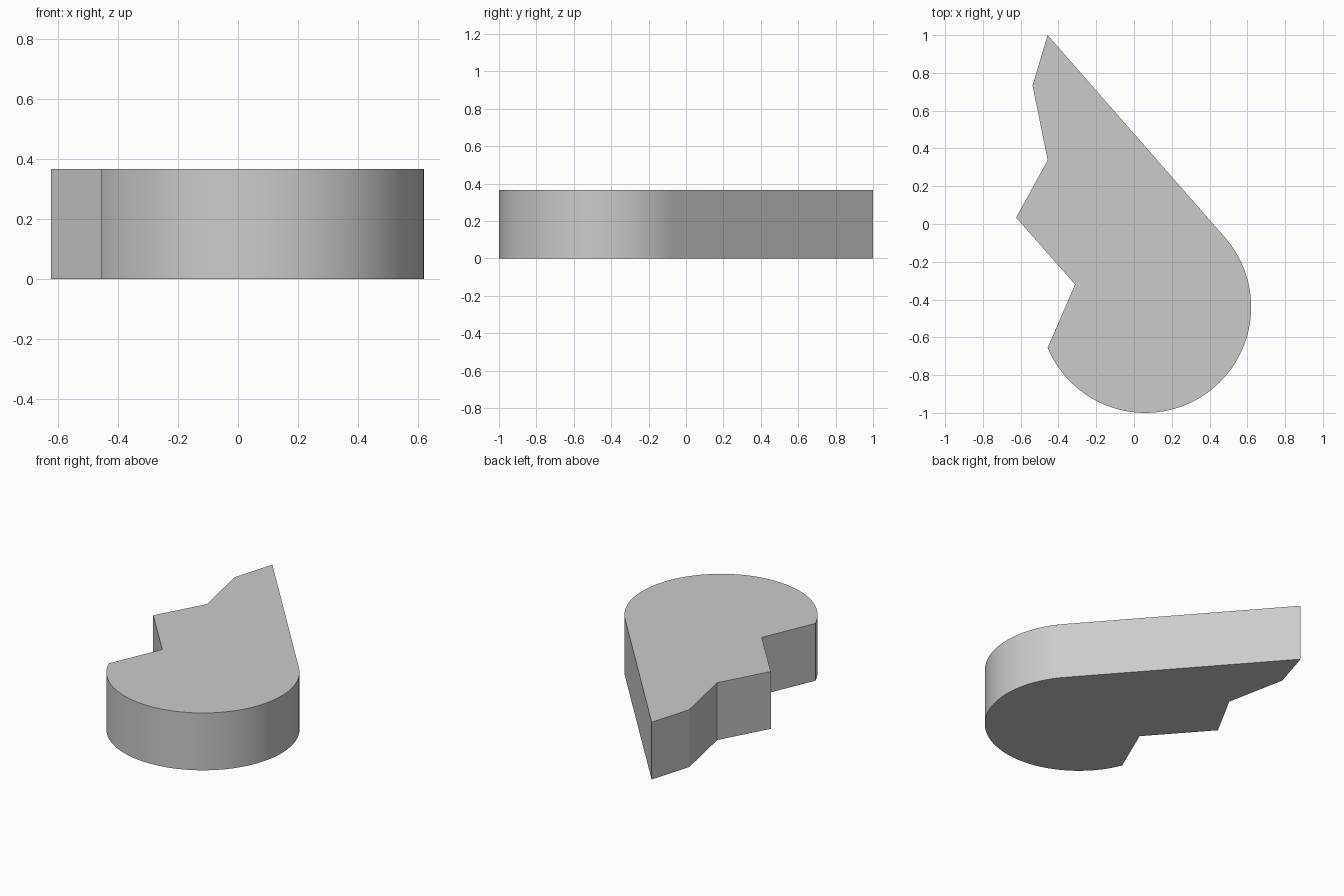
import bpy, bmesh, math

if "Cube" in bpy.data.objects:
    bpy.data.objects.remove(bpy.data.objects["Cube"])

HEIGHT = 0.367
CX, CY, R = 0.06, -0.44, 0.56

# Notched left edge, from the lower corner up to the tip
left_edge = [(-0.457, -0.655), (-0.312, -0.32), (-0.624, 0.034),
             (-0.457, 0.338), (-0.537, 0.733), (-0.457, 1.0)]

# Round end: arc from the tangent point of the long side to the lower corner
tip, corner = left_edge[-1], left_edge[0]
dx, dy = tip[0] - CX, tip[1] - CY
start = math.atan2(dy, dx) - math.acos(R / math.hypot(dx, dy))
end = math.atan2(corner[1] - CY, corner[0] - CX)
STEPS = 64
arc = []
for i in range(STEPS):
    a = start + (end - start) * i / STEPS
    arc.append((CX + R * math.cos(a), CY + R * math.sin(a)))

# Extrude the outline into a plate
bm = bmesh.new()
base = bm.faces.new([bm.verts.new((x, y, 0)) for x, y in left_edge + arc])
top = bmesh.ops.extrude_face_region(bm, geom=[base])["geom"]
bmesh.ops.translate(bm, vec=(0, 0, HEIGHT),
                    verts=[v for v in top if isinstance(v, bmesh.types.BMVert)])
bmesh.ops.recalc_face_normals(bm, faces=bm.faces)
mesh = bpy.data.meshes.new("notched_plate")
bm.to_mesh(mesh)
bm.free()
plate = bpy.data.objects.new("notched_plate", mesh)
bpy.context.collection.objects.link(plate)

# Smooth round wall, crisp corners
bpy.context.view_layer.objects.active = plate
plate.select_set(True)
bpy.ops.object.shade_smooth_by_angle(angle=math.radians(15))
